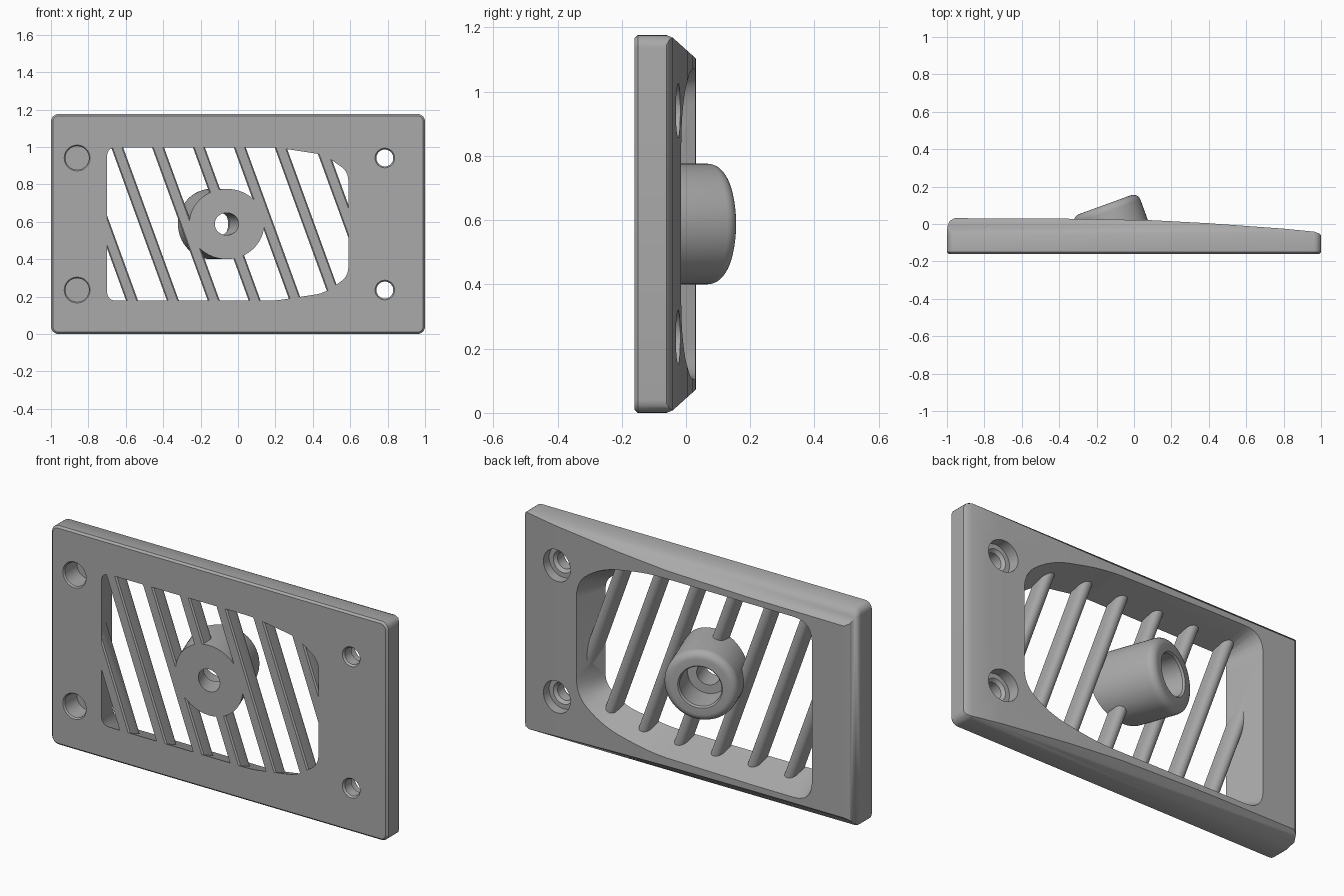
import bpy, bmesh, math
from mathutils import Vector

if "Cube" in bpy.data.objects:
    bpy.data.objects.remove(bpy.data.objects["Cube"])

H, MID, FRONT = 1.176, 0.588, -0.16
LEAN = math.radians(20)

grey = bpy.data.materials.new("satin_grey")
grey.use_nodes = True
colour = (0.4, 0.4, 0.4, 1)
grey.diffuse_color = colour
grey.node_tree.nodes["Principled BSDF"].inputs["Base Color"].default_value = colour


def finish(name, bm):
    bmesh.ops.recalc_face_normals(bm, faces=bm.faces)
    mesh = bpy.data.meshes.new(name)
    bm.to_mesh(mesh)
    bm.free()
    mesh.materials.append(grey)
    ob = bpy.data.objects.new(name, mesh)
    bpy.context.collection.objects.link(ob)
    return ob


def loft(name, rings):
    """Skin a list of equal rings and cap both ends."""
    bm = bmesh.new()
    vs = [[bm.verts.new(p) for p in ring] for ring in rings]
    n = len(vs[0])
    for a, b in zip(vs, vs[1:]):
        for i in range(n):
            j = (i + 1) % n
            bm.faces.new((a[i], a[j], b[j], b[i]))
    bm.faces.new(vs[0])
    bm.faces.new(vs[-1])
    return finish(name, bm)


def lathe_rings(centre, axis, profile, n=48):
    """Rings of (distance, radius) around an axis lying in the xy plane."""
    c, axis, up = Vector(centre), Vector(axis).normalized(), Vector((0, 0, 1))
    side = axis.cross(up)
    turns = [2 * math.pi * i / n for i in range(n)]
    return [[c + axis * d + (side * math.cos(t) + up * math.sin(t)) * r for t in turns]
            for d, r in profile]


def round_corners(points, radius, steps=6):
    out, pts = [], [Vector(p) for p in points]
    for i, p in enumerate(pts):
        a, b = pts[i - 1] - p, pts[(i + 1) % len(pts)] - p
        s = p + a.normalized() * min(radius, a.length * 0.45)
        e = p + b.normalized() * min(radius, b.length * 0.45)
        for k in range(steps + 1):
            t = k / steps
            out.append(s * (1 - t) ** 2 + p * 2 * t * (1 - t) + e * t * t)
    return out


def combine(target, tool, operation):
    mod = target.modifiers.new(tool.name, "BOOLEAN")
    mod.operation, mod.solver, mod.object = operation, "EXACT", tool
    bpy.context.view_layer.objects.active = target
    bpy.ops.object.modifier_apply(modifier=mod.name)
    bpy.data.objects.remove(tool)


# Frame plate: hull of a rounded slab and a gently falling, chamfered back
bm = bmesh.new()
R = 0.04
for sx in (-1, 1):
    for sz in (-1, 1):
        for k in range(7):
            a = math.pi / 2 * k / 6
            for y, r in ((FRONT, R - 0.01), (FRONT + 0.01, R), (-0.06, R)):
                bm.verts.new((sx * (1 - R + r * math.cos(a)), y,
                              MID + sz * (MID - R + r * math.sin(a))))
back = [(-0.998, -0.012), (-0.985, 0.016), (-0.96, 0.031), (-0.4, 0.029), (0.1, 0.02),
        (0.4, 0.004), (0.8, -0.025), (0.965, -0.041), (0.99, -0.051)]
for x, y in back:
    gap = max(0, R - 1 + abs(x))
    corner = R - math.sqrt(R * R - gap * gap)
    inset = max(0.9 * (y + 0.05), corner, 0.004)
    for z in (inset, H - inset):
        bm.verts.new((x, y, z))
bmesh.ops.convex_hull(bm, input=bm.verts)
bmesh.ops.delete(bm, geom=[v for v in bm.verts if not v.link_faces], context="VERTS")
bmesh.ops.dissolve_limit(bm, angle_limit=0.005, verts=bm.verts, edges=bm.edges)
grille = finish("vent_grille", bm)


# Flared window through the plate
def outline(half, radius):
    upper = [(x, MID + h) for x, h in half]
    lower = [(x, MID - h) for x, h in reversed(half)]
    return round_corners(upper + lower, radius)


inner = outline([(-0.70, 0.41), (0.2, 0.41), (0.46, 0.37), (0.59, 0.28)], 0.05)
outer = outline([(-0.77, 0.485), (0.22, 0.485), (0.5, 0.435), (0.685, 0.32)], 0.11)
rings = []
for t in (-0.1, 0, 1, 1.25):
    ring = [a.lerp(b, t) for a, b in zip(inner, outer)]
    rings.append([(p.x, FRONT + 0.19 * t, p.y) for p in ring])
combine(grille, loft("window_cutter", rings), "DIFFERENCE")

# Slanted bars, flat in front and rounded behind
section = [(-0.025, FRONT), (-0.032, FRONT + 0.008)]
section += [(-0.032 * math.cos(math.pi * i / 10), -0.10 + 0.032 * math.sin(math.pi * i / 10))
            for i in range(11)]
section += [(0.032, FRONT + 0.008), (0.025, FRONT)]
for k in range(-3, 4):
    low = 0.38 if k == 3 else 0.11
    high = 0.78 if k == -3 else 1.06
    ends = []
    for z in (low, high):
        x = -0.06 + 0.2185 * k - (z - MID) * math.tan(LEAN)
        ends.append([(x + u, y, z) for u, y in section])
    combine(grille, loft("bar", ends), "UNION")

# Tilted hub, its front trimmed flush with the plate
axis = Vector((-math.sin(LEAN), math.cos(LEAN), 0))
hub_centre = (-0.06, FRONT, MID)
profile = [(0, 0.188)]
for i in range(7):
    a = math.pi / 2 * i / 6
    profile.append((0.24 + 0.04 * math.sin(a), 0.148 + 0.04 * math.cos(a)))
rings = lathe_rings(hub_centre, axis, profile, 64)
rings[0] = [p + axis * ((FRONT - p.y) / axis.y) for p in rings[0]]
combine(grille, loft("hub", rings), "UNION")

# Stepped bore along the hub
bore = [(-0.1, 0.06), (0.12, 0.06), (0.12, 0.106), (0.27, 0.106), (0.29, 0.12)]
combine(grille, loft("bore_cutter", lathe_rings(hub_centre, axis, bore)), "DIFFERENCE")

# Blind front sockets on one end, counterbored screw holes on the other
socket = [(-0.17, 0.077), (-0.152, 0.063), (-0.05, 0.063)]
screw = [(-0.17, 0.06), (-0.15, 0.045), (-0.095, 0.045), (-0.08, 0.06), (-0.08, 0.085),
         (0.08, 0.085)]
for x, holes in ((-0.86, socket), (0.785, screw)):
    for side in (-1, 1):
        rings = lathe_rings((x, 0, MID + side * 0.353), (0, 1, 0), holes)
        combine(grille, loft("hole_cutter", rings), "DIFFERENCE")

# Smooth curved faces, keep the edges crisp
bpy.ops.object.select_all(action="DESELECT")
grille.select_set(True)
bpy.context.view_layer.objects.active = grille
bpy.ops.object.shade_smooth_by_angle(angle=math.radians(25))
